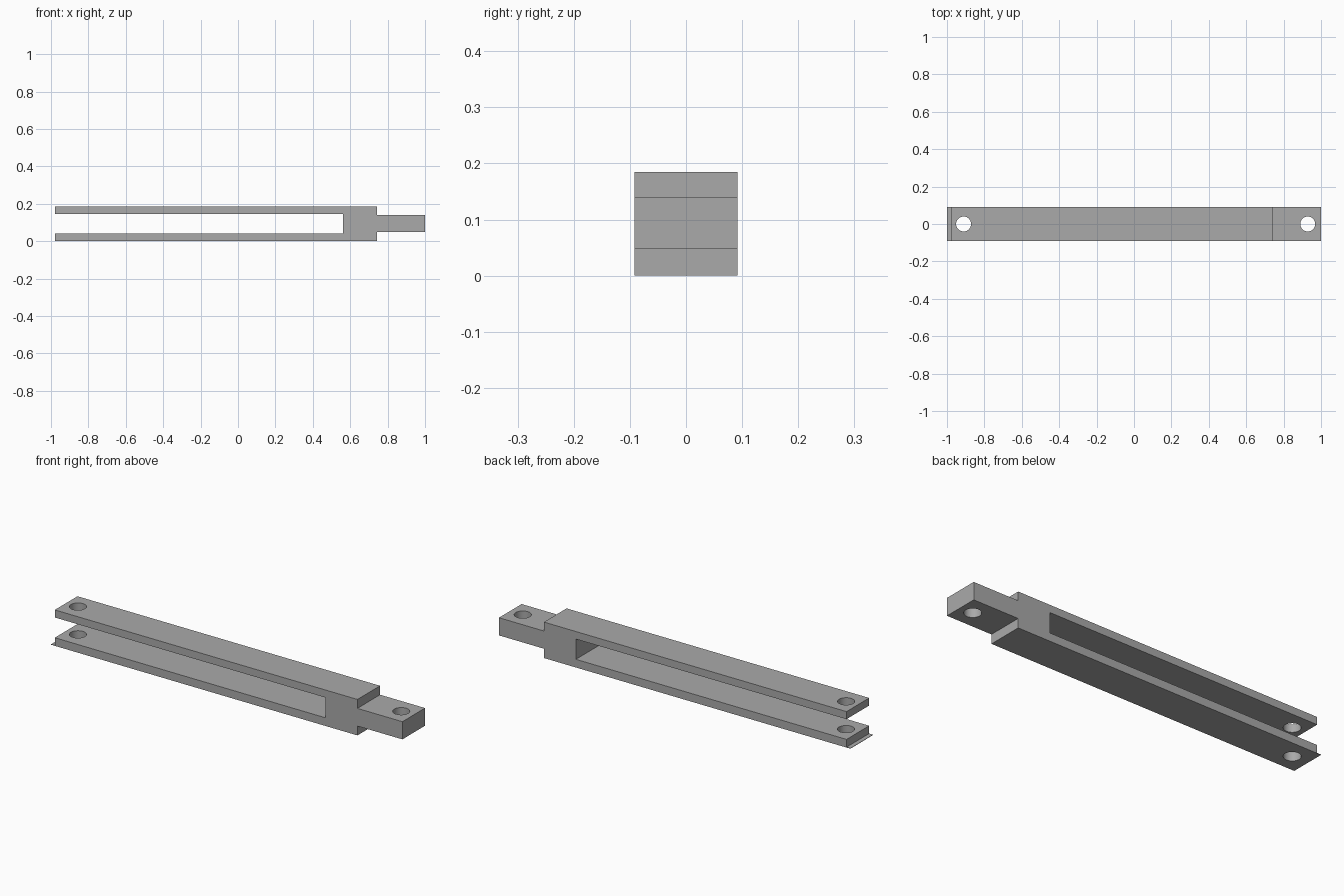
import bpy, bmesh, math

if "Cube" in bpy.data.objects:
    bpy.data.objects.remove(bpy.data.objects["Cube"])

HALF_WIDTH = 0.092
HOLE_RADIUS = 0.04

grey = bpy.data.materials.new("plain grey")
grey.use_nodes = True
colour = (0.4, 0.4, 0.4, 1)
grey.diffuse_color = colour
grey.node_tree.nodes["Principled BSDF"].inputs["Base Color"].default_value = colour


def extrude_profile(name, points):
    """Extrude an x-z outline across the full width."""
    bm = bmesh.new()
    face = bm.faces.new([bm.verts.new((x, -HALF_WIDTH, z)) for x, z in points])
    result = bmesh.ops.extrude_face_region(bm, geom=[face])
    moved = [v for v in result["geom"] if isinstance(v, bmesh.types.BMVert)]
    bmesh.ops.translate(bm, verts=moved, vec=(0, 2 * HALF_WIDTH, 0))
    bmesh.ops.recalc_face_normals(bm, faces=bm.faces)
    mesh = bpy.data.meshes.new(name)
    bm.to_mesh(mesh)
    bm.free()
    mesh.materials.append(grey)
    obj = bpy.data.objects.new(name, mesh)
    bpy.context.collection.objects.link(obj)
    return obj


def drill(obj, x):
    """Cut a vertical round hole through the part."""
    bpy.ops.mesh.primitive_cylinder_add(vertices=48, radius=HOLE_RADIUS, depth=1, location=(x, 0, 0.1))
    cutter = bpy.context.object
    cutter.hide_render = True
    cutter.data.materials.append(grey)
    cut = obj.modifiers.new("hole", "BOOLEAN")
    cut.object = cutter
    cut.solver = "EXACT"
    bpy.context.view_layer.objects.active = obj
    bpy.ops.object.modifier_apply(modifier=cut.name)
    bpy.data.objects.remove(cutter)


# Forked bar: thin lip on the lower prong, slot between prongs, tongue at +x
link = extrude_profile("fork_link", [
    (-1, 0), (0.744, 0), (0.744, 0.048), (1, 0.048), (1, 0.139), (0.744, 0.139),
    (0.744, 0.185), (-0.978, 0.185), (-0.978, 0.146), (0.562, 0.146),
    (0.562, 0.042), (-0.978, 0.042), (-0.978, 0.002), (-1, 0.002)])

# Pin holes through the prongs and the tongue
for hole_x in (-0.911, 0.929):
    drill(link, hole_x)

bpy.ops.object.select_all(action="DESELECT")
link.select_set(True)
bpy.context.view_layer.objects.active = link
bpy.ops.object.shade_smooth_by_angle(angle=math.radians(30))
